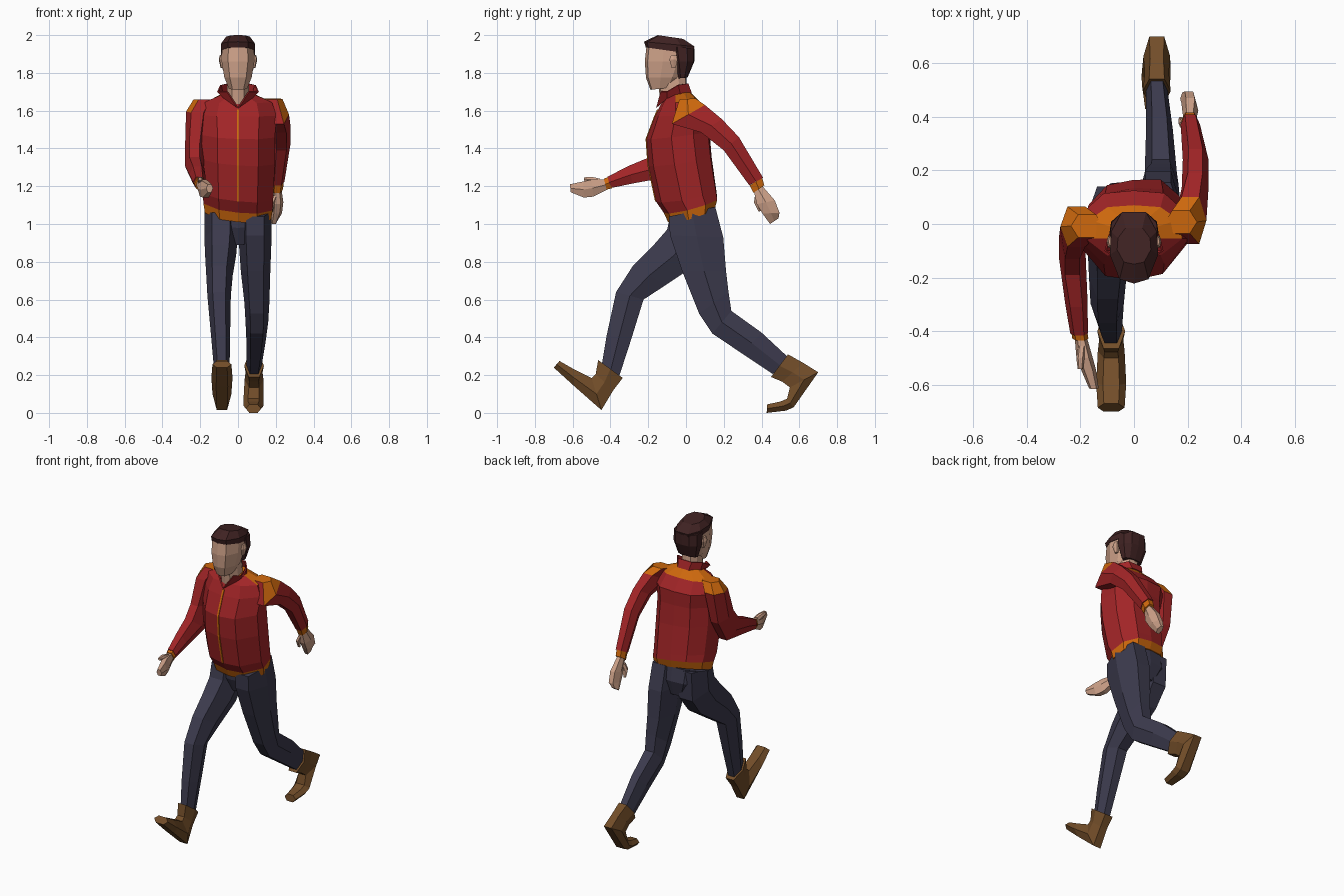
import bpy, bmesh
from mathutils import Vector


def material(name, r, g, b):
    m = bpy.data.materials.new(name)
    m.diffuse_color = (r, g, b, 1)
    return m


RED = material("jacket red", .36, .018, .02)
ORANGE = material("trim orange", .62, .14, .004)
NAVY = material("trouser navy", .045, .043, .075)
BROWN = material("boot brown", .17, .075, .022)
SKIN = material("skin", .62, .36, .25)
HAIR = material("hair dark brown", .05, .016, .016)

# Half cross-sections (side, front-to-back), mirrored to closed rings
LIMB = [(.55, 1), (1, 0), (.55, -1)]
BODY = [(0, 1), (.55, .88), (1, .25), (.93, -.45), (.55, -.93), (0, -1)]
HEAD = [(0, 1), (.6, .88), (1, .2), (.95, -.45), (.5, -1)]
BOX = [(1, 1), (1, -1)]


def finish(name, bm, mats, rule=None):
    bmesh.ops.recalc_face_normals(bm, faces=bm.faces)
    bm.normal_update()
    if rule:
        for f in bm.faces:
            f.material_index = int(rule(f.calc_center_median(), f.normal))
    me = bpy.data.meshes.new(name)
    bm.to_mesh(me)
    bm.free()
    for m in mats:
        me.materials.append(m)
    ob = bpy.data.objects.new(name, me)
    bpy.context.collection.objects.link(ob)
    return ob


def loft(name, mats, half, rings, rule=None, roll=0, yaw=0):
    """Each ring: centre x, half width, front point (y, z), back point (y, z)."""
    section = half + [(-x, t) for x, t in reversed(half) if x > 0]
    bm = bmesh.new()
    loops = []
    for cx, hw, ya, za, yb, zb in rings:
        loop = []
        for sx, t in section:
            x = cx + sx * hw
            y = (ya + yb) / 2 + t * (ya - yb) / 2
            z = (za + zb) / 2 + t * (za - zb) / 2
            k = max(0, min(1, (1.6 - z) / .4))
            loop.append(bm.verts.new((x, y + yaw * k * x, z - roll * k * x)))
        loops.append(loop)
    n = len(section)
    for a, b in zip(loops, loops[1:]):
        for i in range(n):
            j = (i + 1) % n
            bm.faces.new((a[i], a[j], b[j], b[i]))
    bm.faces.new(loops[0])
    bm.faces.new(loops[-1])
    return finish(name, bm, mats, rule)


# Jacket body with orange waistband and shoulder yoke
loft("jacket", [RED, ORANGE], BODY, [
    (0, .175, -.095, 1.01, .15, 1.09),
    (0, .183, -.118, 1.06, .165, 1.14),
    (0, .186, -.16, 1.12, .16, 1.18),
    (0, .195, -.20, 1.31, .135, 1.36),
    (0, .195, -.21, 1.45, .125, 1.49),
    (0, .205, -.165, 1.57, .125, 1.58),
    (0, .18, -.13, 1.64, .07, 1.65),
    (0, .08, -.10, 1.68, .02, 1.70)],
    lambda c, n: c.z < 1.075 + .27 * c.y - .1 * c.x and c.z < 1.14
    or (c.z > 1.65 and c.y > -.08), roll=.1, yaw=.1)

# Zip down the front
front = [(-.16, 1.12), (-.20, 1.31), (-.21, 1.45), (-.165, 1.57), (-.15, 1.605)]
loft("zip", [ORANGE], BOX, [(0, .006, y - .004, z, y + .004, z) for y, z in front])

# Open stand-up collar
base = [(.004, -.158, 1.615), (.075, -.10, 1.665), (.085, -.03, 1.685), (.04, .03, 1.695)]
tip = [(.06, -.135, 1.70), (.11, -.10, 1.70), (.095, -.04, 1.735), (.05, .012, 1.745)]
bm = bmesh.new()
cols = []
for s, order in ((1, range(4)), (-1, range(3, -1, -1))):
    for i in order:
        cols.append([bm.verts.new((p[0] * s, p[1], p[2])) for p in (base[i], tip[i])])
for a, b in zip(cols, cols[1:]):
    bm.faces.new((a[0], b[0], b[1], a[1]))
collar = finish("collar", bm, [RED])
collar.modifiers.new("thickness", 'SOLIDIFY').thickness = .008


def shoulder_top(c, n):
    return c.z > 1.585 and n.z > .3 and -.06 < c.y < .08


# Sleeves: one arm swings forward, one back
loft("forward_sleeve", [RED, ORANGE], LIMB, [
    (-.175, .06, -.05, 1.66, .035, 1.66),
    (-.215, .06, -.085, 1.59, .065, 1.60),
    (-.23, .05, -.13, 1.43, .03, 1.40),
    (-.23, .05, -.19, 1.355, -.06, 1.255),
    (-.215, .042, -.31, 1.305, -.28, 1.215),
    (-.205, .033, -.415, 1.25, -.40, 1.19)], shoulder_top)
loft("forward_cuff", [ORANGE], LIMB, [
    (-.205, .03, -.405, 1.25, -.39, 1.19), (-.20, .03, -.435, 1.24, -.42, 1.182)])
loft("back_sleeve", [RED, ORANGE], LIMB, [
    (.175, .06, -.035, 1.66, .05, 1.665),
    (.21, .06, -.075, 1.53, .10, 1.63),
    (.228, .05, .08, 1.485, .19, 1.555),
    (.23, .048, .20, 1.39, .28, 1.46),
    (.21, .036, .335, 1.205, .408, 1.245)], shoulder_top)
loft("back_cuff", [ORANGE], LIMB, [
    (.21, .031, .337, 1.205, .403, 1.243), (.208, .031, .357, 1.165, .415, 1.205)])

# Hands and thumbs
loft("forward_hand", [SKIN], LIMB, [
    (-.20, .022, -.42, 1.235, -.41, 1.185),
    (-.185, .03, -.50, 1.235, -.49, 1.145),
    (-.17, .028, -.545, 1.225, -.54, 1.14),
    (-.15, .018, -.615, 1.21, -.61, 1.168)])
loft("forward_thumb", [SKIN], LIMB, [
    (-.195, .015, -.455, 1.24, -.46, 1.205),
    (-.20, .015, -.50, 1.25, -.505, 1.22),
    (-.20, .010, -.54, 1.247, -.54, 1.23)])
loft("back_hand", [SKIN], LIMB, [
    (.208, .022, .36, 1.17, .405, 1.20),
    (.21, .03, .375, 1.105, .47, 1.125),
    (.205, .028, .405, 1.055, .495, 1.06),
    (.19, .018, .445, 1.00, .49, 1.03)])
loft("back_thumb", [SKIN], LIMB, [
    (.195, .015, .365, 1.15, .40, 1.15),
    (.18, .014, .36, 1.115, .39, 1.105),
    (.175, .009, .385, 1.065, .40, 1.07)])

# Trousers
loft("trouser_seat", [NAVY], BODY, [
    (0, .17, -.085, 1.04, .145, 1.09),
    (0, .16, -.08, .98, .16, 1.0),
    (0, .09, -.04, .89, .13, .90)])
loft("forward_trouser_leg", [NAVY], LIMB, [
    (-.09, .086, -.08, 1.06, .14, 1.08),
    (-.09, .088, -.10, .97, .13, .89),
    (-.092, .082, -.17, .89, .04, .775),
    (-.098, .07, -.28, .78, -.11, .675),
    (-.10, .062, -.37, .64, -.225, .60),
    (-.092, .05, -.42, .41, -.29, .39),
    (-.085, .04, -.45, .23, -.355, .19)])
loft("back_trouser_leg", [NAVY], LIMB, [
    (.09, .086, -.09, 1.04, .155, 1.09),
    (.09, .088, -.085, .94, .197, .93),
    (.093, .078, -.02, .75, .212, .75),
    (.10, .066, .07, .525, .225, .64),
    (.10, .06, .14, .42, .24, .54),
    (.095, .05, .30, .312, .40, .425),
    (.085, .04, .46, .205, .54, .295)])

# Boots: heel strike in front, push-off bent at the ball behind
loft("forward_boot", [BROWN], LIMB, [
    (-.085, .052, -.465, .28, -.335, .185),
    (-.085, .045, -.478, .205, -.385, .12),
    (-.085, .05, -.50, .185, -.448, .015),
    (-.085, .056, -.60, .235, -.59, .14),
    (-.085, .05, -.67, .275, -.70, .24)])
loft("back_boot", [BROWN], LIMB, [
    (.085, .052, .45, .19, .54, .31),
    (.085, .045, .51, .165, .62, .265),
    (.085, .05, .55, .135, .70, .215),
    (.082, .054, .535, .075, .57, .03),
    (.082, .052, .50, .06, .53, .012),
    (.082, .04, .43, .045, .427, 0)])

# Head, neck and ears
loft("neck", [SKIN], BODY, [
    (0, .062, -.13, 1.61, .01, 1.64), (0, .055, -.15, 1.76, 0, 1.80)])
loft("head", [SKIN], HEAD, [
    (0, .048, -.188, 1.71, -.065, 1.725),
    (0, .072, -.212, 1.775, -.02, 1.775),
    (0, .087, -.218, 1.86, .02, 1.86),
    (0, .085, -.208, 1.95, .02, 1.95)])
for s in (1, -1):
    loft("ear", [SKIN], LIMB, [
        (s * .082, .010, -.075, 1.825, -.055, 1.825),
        (s * .090, .012, -.088, 1.87, -.045, 1.87),
        (s * .086, .010, -.08, 1.895, -.05, 1.895)])

# Hair: top cap and the back with short sides
loft("hair_top", [HAIR], HEAD, [
    (0, .089, -.213, 1.935, .035, 1.90),
    (0, .09, -.222, 1.965, .045, 1.94),
    (0, .063, -.15, 2.0, -.015, 1.98)])
loft("hair_back", [HAIR], BODY, [
    (0, .09, -.10, 1.94, .045, 1.93),
    (0, .092, -.085, 1.86, .044, 1.86),
    (0, .068, -.05, 1.77, .008, 1.775)])
